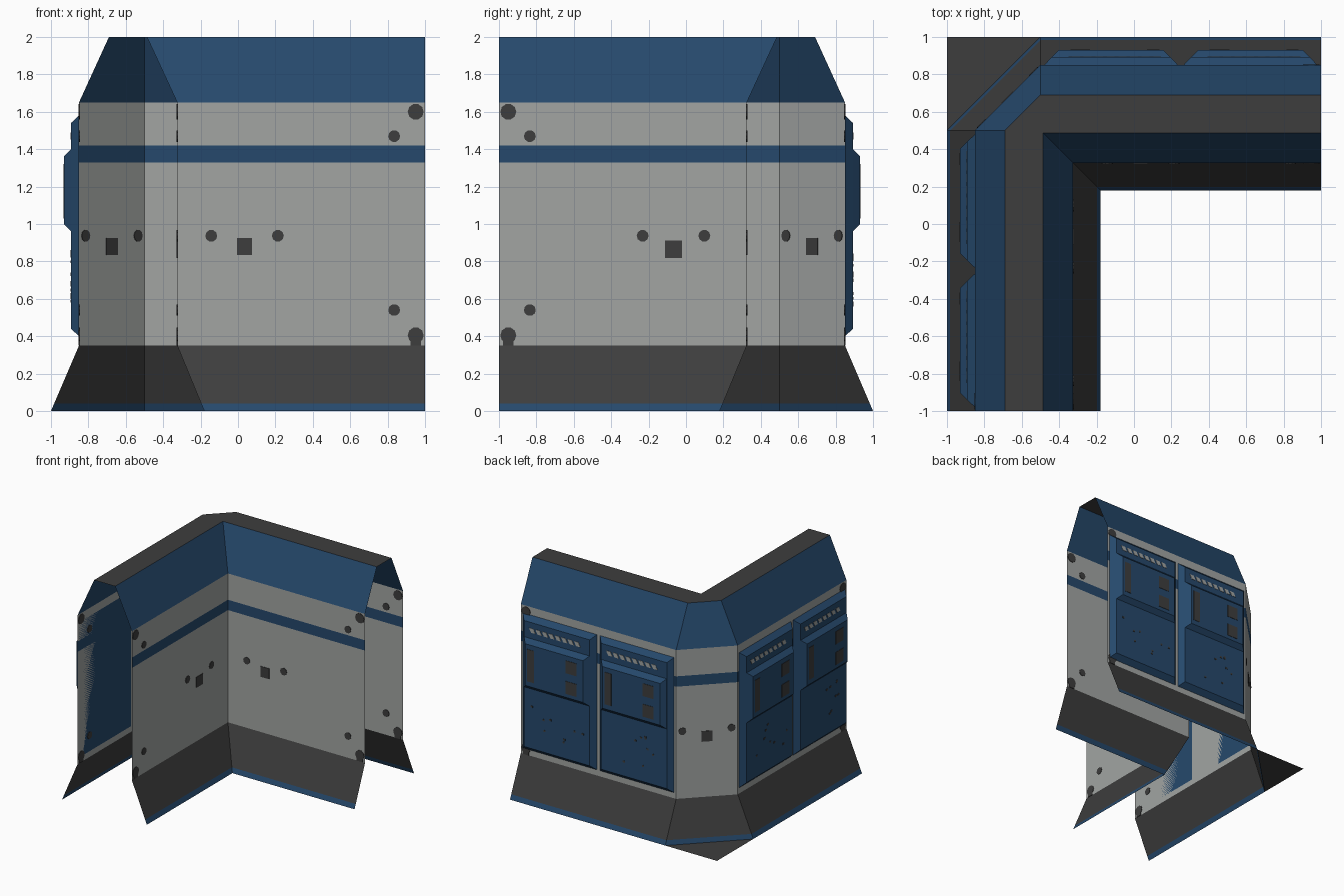
import bpy, bmesh, math, random
from mathutils import Vector

if "Cube" in bpy.data.objects:
    bpy.data.objects.remove(bpy.data.objects["Cube"])

random.seed(3)


def material(name, col):
    m = bpy.data.materials.new(name)
    m.diffuse_color = (*col, 1)
    m.use_nodes = True
    m.node_tree.nodes["Principled BSDF"].inputs["Base Color"].default_value = m.diffuse_color
    return m


GREY = material("light grey", (0.36, 0.375, 0.365))
BLUE = material("navy blue", (0.019, 0.066, 0.15))
DARK = material("charcoal", (0.047, 0.047, 0.047))

parts = {}


def part(name, mat):
    return parts.setdefault(name, (bmesh.new(), mat))[0]


# ---- open L-shaped shell, lofted band by band along the corner path
def outer(o):
    return [(1, o), (-0.5, o), (-o, 0.5), (-o, -1)]


def inner(i):
    return [(-i, -1), (-i, i), (1, i)]


def band(name, mat, path, o0, z0, o1, z1):
    bm = part(name, mat)
    lo = [bm.verts.new((*p, z0)) for p in path(o0)]
    hi = [bm.verts.new((*p, z1)) for p in path(o1)]
    for k in range(len(lo) - 1):
        bm.faces.new((lo[k], lo[k + 1], hi[k + 1], hi[k]))


BANDS = [("base_trim", BLUE), ("skirt", DARK), ("lower_wall", GREY),
         ("wall_stripe", BLUE), ("upper_wall", GREY), ("roof_slope", BLUE)]
HEIGHTS = [0, 0.04, 0.35, 1.33, 1.42, 1.65, 2]
OUT = [1, 0.983, 0.85, 0.85, 0.85, 0.85, 0.69]
INN = [0.18, 0.197, 0.325, 0.325, 0.325, 0.325, 0.487]
for k, (name, mat) in enumerate(BANDS):
    for path, off in ((outer, OUT), (inner, INN)):
        band(name, mat, path, off[k], HEIGHTS[k], off[k + 1], HEIGHTS[k + 1])

# flat roof cap and the ground plate filling the outer corner
bm = part("roof_cap", DARK)
bm.faces.new([bm.verts.new((*p, 2)) for p in outer(0.69) + inner(0.487)])
bm = part("corner_ground_plate", DARK)
bm.faces.new([bm.verts.new((*p, 0)) for p in ((-1, 0.5), (-0.5, 1), (-1, 1))])


# ---- wall frames: r to the viewer's right, z up, d out of the wall
def out_x(r, z, d):
    return Vector((-r, 0.85 + d, z))


def out_y(r, z, d):
    return Vector((-0.85 - d, -r, z))


def in_x(r, z, d):
    return Vector((r, 0.325 - d, z))


def in_y(r, z, d):
    return Vector((-0.325 + d, r, z))


def chamfer(r, z, d):
    s = math.sqrt(0.5)
    return Vector((-0.675 - (r + d) * s, 0.675 + (d - r) * s, z))


def solid(name, mat, frame, back, front, d0, d1):
    bm = part(name, mat)
    a = [bm.verts.new(frame(r, z, d0)) for r, z in back]
    b = [bm.verts.new(frame(r, z, d1)) for r, z in front]
    n = len(a)
    bm.faces.new(a[::-1])
    bm.faces.new(b)
    for k in range(n):
        bm.faces.new((a[k], a[(k + 1) % n], b[(k + 1) % n], b[k]))


def rect(r0, r1, z0, z1, inset=0.0, lean=0.0):
    i = inset
    return [(r0 + i, z0 + i), (r1 - i, z0 + i),
            (r1 - i - lean, z1 - i), (r0 + i - lean, z1 - i)]


def plate(name, mat, frame, poly, d0=-0.004, d1=0.004):
    solid(name, mat, frame, poly, poly, d0, d1)


def disc(frame, r, z, rad, sides=10):
    plate("wall_bolts", DARK, frame,
          [(r + rad * math.cos(2 * math.pi * k / sides),
            z + rad * math.sin(2 * math.pi * k / sides)) for k in range(sides)])


# ---- sockets and bolts on the walls (seen from both sides)
def socket(frame, c, gap, half, zc):
    plate("wall_sockets", DARK, frame, rect(c - half, c + half, zc - 0.046, zc + 0.046))
    for s in (-1, 1):
        disc(frame, c + s * gap, 0.937, 0.032)


socket(in_x, 0.035, 0.178, 0.041, 0.88)
socket(in_y, -0.067, 0.165, 0.045, 0.865)
socket(chamfer, 0, 0.198, 0.043, 0.88)
for frame, s in ((in_x, 1), (in_y, -1), (out_x, -1), (out_y, 1)):
    for r, z, rad in ((0.95, 1.6, 0.043), (0.835, 1.47, 0.032),
                      (0.835, 0.54, 0.032), (0.95, 0.405, 0.043)):
        disc(frame, s * r, z, rad)
    plate("bolt_tabs", DARK, frame, rect(s * 0.95 - 0.028, s * 0.95 + 0.028, 0.35, 0.39))


# ---- equipment panels on the outer walls
def panel(frame, r0):
    r1 = r0 + 0.715
    solid("panel_body", BLUE, frame, rect(r0, r1, 0.4, 1.58),
          rect(r0, r1, 0.4, 1.58, 0.04), 0, 0.043)
    # raised upper block
    a, b = r0 + 0.04, r1 - 0.04
    solid("panel_block", BLUE, frame, rect(a, b, 0.96, 1.4),
          rect(a, b, 0.96, 1.4, 0.038), 0.042, 0.081)
    # slanted vents in the header
    for k in range(8):
        r = r0 + 0.11 + k * 0.062
        plate("panel_vents", GREY, frame, rect(r, r + 0.042, 1.452, 1.49, 0, 0.02), 0.04, 0.046)
    # dark slot and two buttons on the block
    plate("panel_slot", DARK, frame, rect(r0 + 0.1, r0 + 0.165, 1.04, 1.32), 0.078, 0.084)
    for z in (1.03, 1.21):
        plate("panel_buttons", DARK, frame, rect(r0 + 0.47, r0 + 0.575, z, z + 0.11), 0.078, 0.084)
    # small chips on the lower face
    for k in range(8):
        r, z = r0 + random.uniform(0.1, 0.6), random.uniform(0.55, 0.85)
        plate("panel_chips", DARK, frame, rect(r, r + 0.02, z, z + 0.015), 0.04, 0.046)


for r0 in (-0.98, -0.235):
    panel(out_x, r0)
for r0 in (-0.48, 0.265):
    panel(out_y, r0)

# ---- write the meshes
SHELL = {n for n, _ in BANDS} | {"roof_cap", "corner_ground_plate"}
for name, (bm, mat) in parts.items():
    if name not in SHELL:
        bmesh.ops.recalc_face_normals(bm, faces=bm.faces[:])
    else:
        for f in bm.faces:
            f.normal_update()
            if name in ("roof_cap", "corner_ground_plate") and f.normal.z < 0:
                f.normal_flip()
    me = bpy.data.meshes.new(name)
    bm.to_mesh(me)
    bm.free()
    me.materials.append(mat)
    bpy.context.collection.objects.link(bpy.data.objects.new(name, me))
